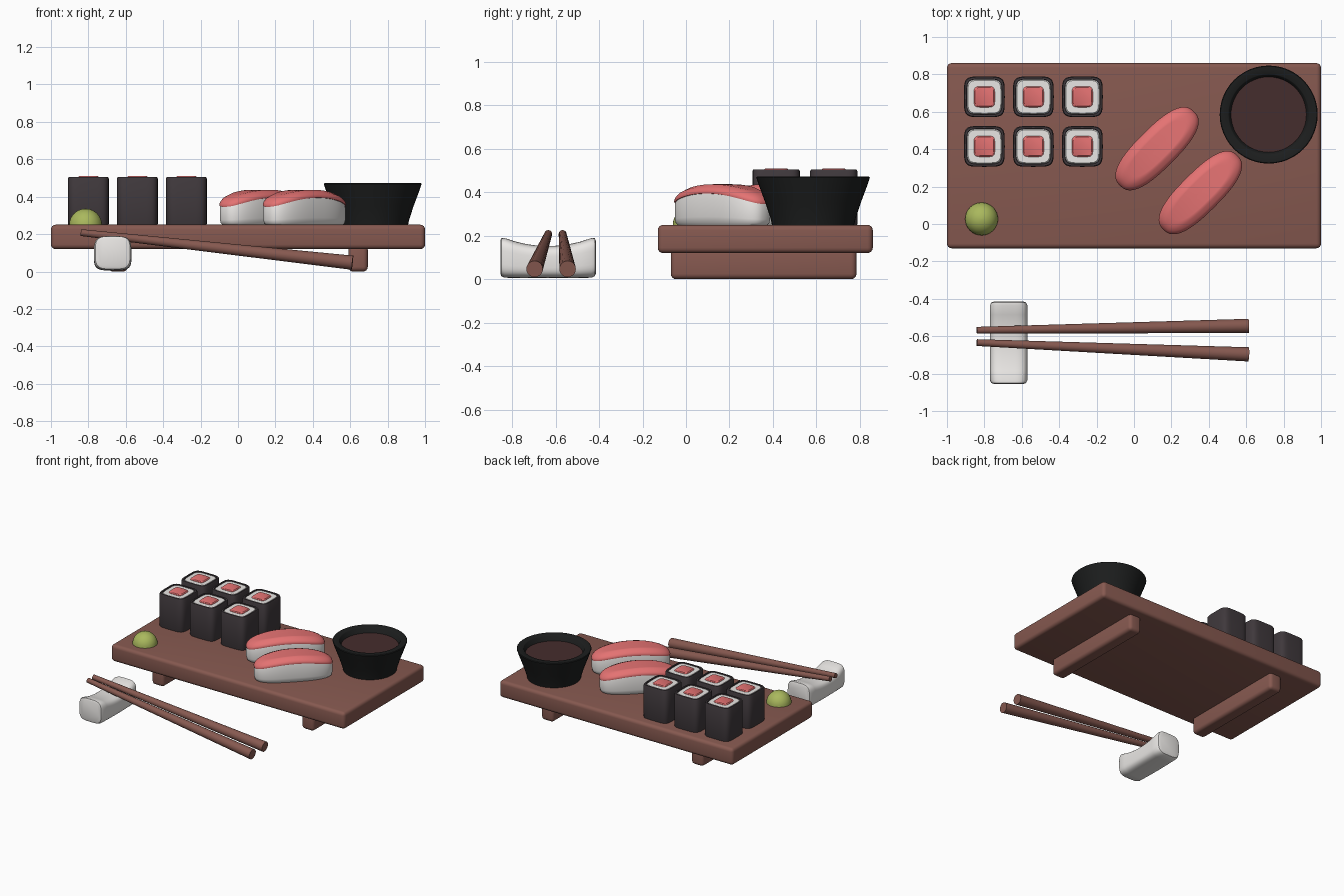
import bpy, bmesh, math
from mathutils import Vector, Matrix

if "Cube" in bpy.data.objects:
    bpy.data.objects.remove(bpy.data.objects["Cube"])


def mat(name, r, g, b):
    m = bpy.data.materials.new(name)
    m.diffuse_color = (r, g, b, 1)
    m.use_nodes = True
    m.node_tree.nodes["Principled BSDF"].inputs["Base Color"].default_value = m.diffuse_color
    return m


WOOD = mat("wood", 0.24, 0.10, 0.08)
FISH = mat("fish", 0.78, 0.17, 0.17)
RICE = mat("rice", 0.82, 0.80, 0.78)
NORI = mat("seaweed", 0.05, 0.04, 0.045)
BLACK = mat("black_glaze", 0.012, 0.013, 0.013)
SOY = mat("soy", 0.06, 0.026, 0.026)
GREEN = mat("wasabi", 0.40, 0.48, 0.11)


def finish(name, bm, material, matrix):
    bmesh.ops.recalc_face_normals(bm, faces=bm.faces)
    me = bpy.data.meshes.new(name)
    bm.to_mesh(me)
    bm.free()
    ob = bpy.data.objects.new(name, me)
    bpy.context.collection.objects.link(ob)
    me.materials.append(material)
    ob.matrix_world = matrix
    bpy.ops.object.select_all(action='DESELECT')
    ob.select_set(True)
    bpy.context.view_layer.objects.active = ob
    bpy.ops.object.shade_smooth_by_angle(angle=math.radians(40))
    return ob


def loft(name, rings, material, power=2, n=48, deform=None, matrix=Matrix()):
    """Stack superellipse rings (half x, half y, z), cap both ends."""
    bm = bmesh.new()
    loops = []
    for a, b, z in rings:
        loop = []
        for i in range(n):
            t = math.tau * i / n
            c, s = math.cos(t), math.sin(t)
            p = Vector((a * math.copysign(abs(c) ** (2 / power), c),
                        b * math.copysign(abs(s) ** (2 / power), s), z))
            loop.append(bm.verts.new(deform(p) if deform else p))
        loops.append(loop)
    for lo, hi in zip(loops, loops[1:]):
        for i in range(n):
            j = (i + 1) % n
            bm.faces.new((lo[i], lo[j], hi[j], hi[i]))
    bm.faces.new(loops[0])
    bm.faces.new(loops[-1])
    return finish(name, bm, material, matrix)


def block(name, x0, x1, y0, y1, z0, z1, bevel, material):
    bm = bmesh.new()
    bmesh.ops.create_cube(bm, size=1)
    bmesh.ops.scale(bm, vec=(x1 - x0, y1 - y0, z1 - z0), verts=bm.verts)
    bmesh.ops.bevel(bm, geom=bm.edges[:], offset=bevel, segments=4,
                    profile=0.5, affect='EDGES')
    centre = ((x0 + x1) / 2, (y0 + y1) / 2, (z0 + z1) / 2)
    return finish(name, bm, material, Matrix.Translation(centre))


at = Matrix.Translation

# Serving board and its two feet
block("board", -1, 1, -0.13, 0.86, 0.12, 0.25, 0.025, WOOD)
for side, x in (("left", -0.642), ("right", 0.642)):
    block(side + "_foot", x - 0.052, x + 0.052, -0.07, 0.785, 0, 0.14, 0.025, WOOD)

# Six seaweed rolls
for row, y in enumerate((0.68, 0.415)):
    for col, x in enumerate((-0.80, -0.538, -0.276)):
        tag = f"_{row}_{col}"
        m = at((x, y, 0))
        sq = lambda *pairs: [(r, r, z) for r, z in pairs]
        loft("roll_wrap" + tag, sq((0.106, 0.245), (0.109, 0.255), (0.109, 0.497),
             (0.105, 0.505), (0.095, 0.505), (0.092, 0.49)), NORI, 5, matrix=m)
        loft("roll_rice" + tag, sq((0.094, 0.47), (0.094, 0.495), (0.088, 0.502)),
             RICE, 5, matrix=m)
        loft("roll_filling" + tag, sq((0.056, 0.48), (0.056, 0.504), (0.05, 0.51)),
             FISH, 5, matrix=m)

# Two pieces of nigiri: rice pad with an arched fish slice
A, B = 0.28, 0.108


def arch_fish(p):
    p.z += 0.05 * (1 - min(1, (p.x / A) ** 2))
    return p


def arch_rice(p):
    p.z += 0.05 * (1 - min(1, (p.x / A) ** 2)) * (p.z - 0.25) / 0.1
    return p


def pad(*levels):
    return [(A - d, B - d, z) for d, z in levels] 


def dome(rings, steps, z):
    """Close a ring stack by shrinking the last ring at height z."""
    a, b, _ = rings[-1]
    return rings + [(a * (1 - k / steps), b * (1 - k / steps), z)
                    for k in range(1, steps)] + [(a * 0.02, b * 0.02, z)]


for i, (x, y) in enumerate(((0.123, 0.403), (0.355, 0.168))):
    m = at((x, y, 0)) @ Matrix.Rotation(math.radians(45), 4, 'Z')
    loft(f"nigiri_rice_{i}", dome(pad((0.02, 0.248), (0.008, 0.257), (0.003, 0.275),
         (0.003, 0.33), (0.008, 0.35)), 8, 0.355), RICE, 2.6, 64, arch_rice, m)
    loft(f"nigiri_fish_{i}", dome(pad((0.02, 0.342), (0.002, 0.345), (0, 0.352),
         (0.005, 0.364), (0.018, 0.376), (0.036, 0.383)), 10, 0.387),
         FISH, 2.6, 64, arch_fish, m)

# Sauce bowl with soy
rim = [(0.188, 0.245), (0.196, 0.28), (0.219, 0.35), (0.247, 0.425), (0.262, 0.468),
       (0.258, 0.472), (0.217, 0.472), (0.212, 0.468), (0.195, 0.41), (0.15, 0.32)]
loft("sauce_bowl", [(r, r, z) for r, z in rim], BLACK, matrix=at((0.72, 0.585, 0)))
loft("soy_sauce", [(0.19, 0.19, 0.40), (0.203, 0.203, 0.432)], SOY,
     matrix=at((0.72, 0.585, 0)))

# Wasabi dome
dome_rings = [(0.088 * math.cos(t), 0.088 * math.cos(t), 0.248 + 0.088 * math.sin(t))
              for t in (math.radians(d) for d in range(0, 90, 11))]
loft("wasabi", dome_rings, GREEN, n=32, matrix=at((-0.815, 0.027, 0)))

# Saddle-shaped chopstick rest, lofted along y
HALF = 0.22


def saddle(p):
    y, z = p.z, p.y + 0.102
    z -= 0.045 * (1 - (y / HALF) ** 2) * (z / 0.2)
    return Vector((p.x, y, z))


ends = [(0.08, -HALF), (0.093, -0.215), (0.1, -0.2)]
mids = [(0.1, -0.15 + 0.03 * k) for k in range(11)]
rest = ends + mids + [(r, -y) for r, y in reversed(ends)]
loft("chopstick_rest", [(r, r * 0.95, y) for r, y in rest], RICE, 3.8, 48, saddle,
     at((-0.67, -0.635, 0)))

# Pair of tapered chopsticks
for name, y0, y1 in (("back", -0.568, -0.545), ("front", -0.634, -0.697)):
    p0, p1 = Vector((-0.84, y0, 0.208)), Vector((0.612, y1, 0.047))
    d = p1 - p0
    m = at(p0) @ d.to_track_quat('Z', 'Y').to_matrix().to_4x4()
    L = d.length
    loft(name + "_chopstick", [(0.018, 0.018, 0), (0.038, 0.038, L)], WOOD, 2, 20,
         matrix=m)
